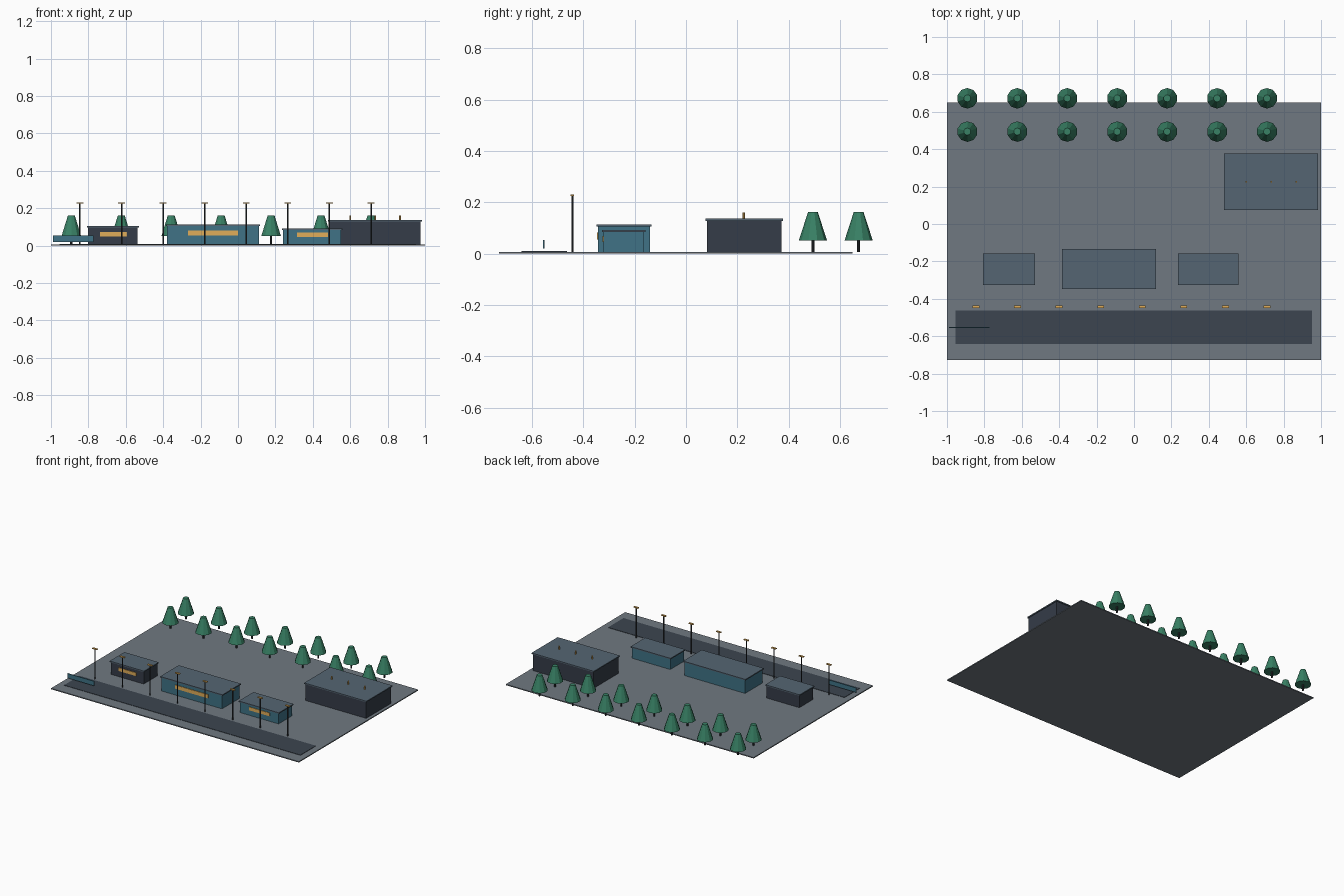
import bpy

if "Cube" in bpy.data.objects:
    bpy.data.objects.remove(bpy.data.objects["Cube"])


def material(name, rgb):
    m = bpy.data.materials.new(name)
    m.diffuse_color = (*rgb, 1)
    m.use_nodes = True
    m.node_tree.nodes["Principled BSDF"].inputs["Base Color"].default_value = m.diffuse_color
    return m


PAVING = material("paving", (0.16, 0.19, 0.22))
ASPHALT = material("asphalt", (0.045, 0.06, 0.08))
DARK = material("dark_wall", (0.035, 0.045, 0.065))
TEAL = material("teal_wall", (0.05, 0.17, 0.24))
ROOF = material("roof", (0.09, 0.13, 0.17))
AMBER = material("amber", (0.75, 0.42, 0.1))
METAL = material("dark_metal", (0.03, 0.035, 0.04))
GREEN = material("foliage", (0.04, 0.22, 0.13))

GROUND = 0.007


def box(name, x0, x1, y0, y1, z0, z1, mat):
    bpy.ops.mesh.primitive_cube_add(size=1, location=((x0 + x1) / 2, (y0 + y1) / 2, (z0 + z1) / 2))
    ob = bpy.context.object
    ob.name = name
    ob.scale = (x1 - x0, y1 - y0, z1 - z0)
    ob.data.materials.append(mat)


def cone(name, x, y, z0, z1, r0, r1, sides, mat):
    bpy.ops.mesh.primitive_cone_add(vertices=sides, radius1=r0, radius2=r1, depth=z1 - z0,
                                    location=(x, y, (z0 + z1) / 2))
    ob = bpy.context.object
    ob.name = name
    ob.data.materials.append(mat)


def building(name, x0, x1, y0, y1, top, mat, window=None):
    # x/y bounds are those of the overhanging roof slab
    o, t = 0.006, 0.008
    box(name + "_walls", x0 + o, x1 - o, y0 + o, y1 - o, GROUND, top - t, mat)
    box(name + "_roof", x0, x1, y0, y1, top - t, top, ROOF)
    if window:
        wx0, wx1, wz0, wz1 = window
        box(name + "_window", wx0, wx1, y0 + 0.002, y0 + 0.008, wz0, wz1, AMBER)


# Site
box("ground", -1, 1, -0.727, 0.649, 0, GROUND, PAVING)
box("road", -0.955, 0.953, -0.641, -0.463, 0.005, 0.0095, ASPHALT)
box("gate_panel", -0.988, -0.773, -0.556, -0.55, 0.02, 0.053, TEAL)

# Buildings
building("left_hut", -0.807, -0.53, -0.327, -0.157, 0.105, DARK, (-0.738, -0.594, 0.05, 0.074))
building("main_hall", -0.385, 0.117, -0.348, -0.134, 0.113, TEAL, (-0.267, 0.0, 0.055, 0.082))
building("right_hut", 0.235, 0.558, -0.327, -0.157, 0.092, TEAL, (0.315, 0.482, 0.045, 0.069))
building("rear_shed", 0.481, 0.983, 0.076, 0.377, 0.136, DARK)
for i in range(3):
    cone("roof_vent", 0.6 + i * 0.1335, 0.225, 0.134, 0.16, 0.005, 0.005, 8, AMBER)

# Street lamps
for i in range(8):
    x, y = -0.845 + i * 0.2223, -0.442
    cone("lamp_pole", x, y, GROUND, 0.226, 0.004, 0.004, 8, METAL)
    box("lamp_head", x - 0.018, x + 0.018, y - 0.007, y + 0.007, 0.225, 0.231, AMBER)

# Two rows of trees
for y in (0.494, 0.672):
    for i in range(7):
        x = -0.891 + i * 0.267
        cone("tree_trunk", x, y, GROUND, 0.055, 0.006, 0.006, 8, METAL)
        cone("tree_crown", x, y, 0.051, 0.162, 0.055, 0.019, 10, GREEN)
